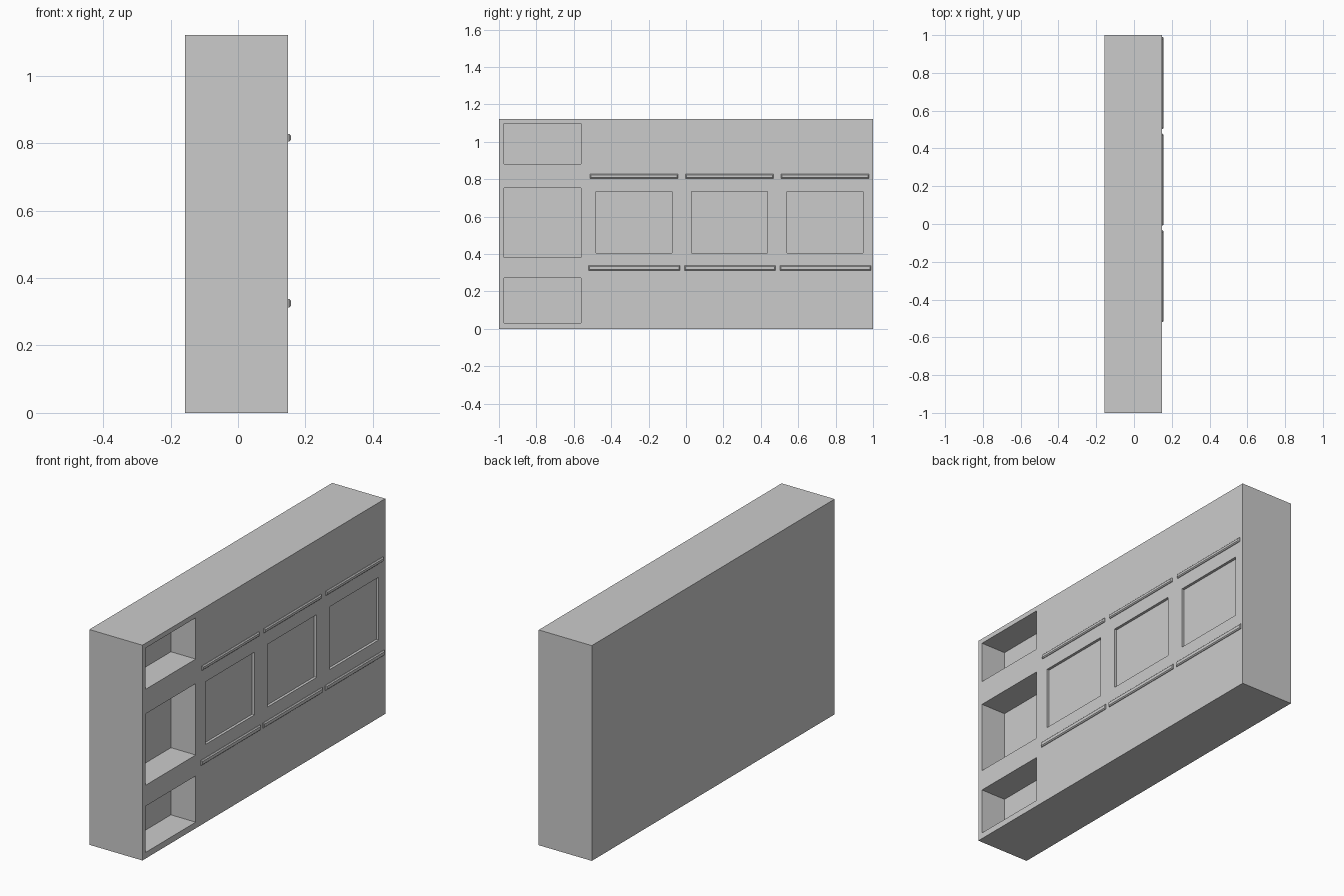
import bpy, bmesh
from mathutils import Matrix, Vector

if "Cube" in bpy.data.objects:
    bpy.data.objects.remove(bpy.data.objects["Cube"])

BACK, FACE, TOP = -0.157, 0.149, 0.157


def add_box(bm, x, y, z):
    size = Vector((x[1] - x[0], y[1] - y[0], z[1] - z[0]))
    mid = Vector((sum(x) / 2, sum(y) / 2, sum(z) / 2))
    mat = Matrix.Translation(mid) @ Matrix.Diagonal(size).to_4x4()
    return bmesh.ops.create_cube(bm, size=1, matrix=mat)["verts"]


def finish(bm, name):
    me = bpy.data.meshes.new(name)
    bm.to_mesh(me)
    bm.free()
    ob = bpy.data.objects.new(name, me)
    bpy.context.collection.objects.link(ob)
    return ob


# Main wall slab
bm = bmesh.new()
add_box(bm, (BACK, FACE), (-1, 1), (0, 1.122))
wall = finish(bm, "wall_block")

# Cutter: three deep niches and three shallow panels
bm = bmesh.new()
for z in ((0.032, 0.273), (0.382, 0.754), (0.882, 1.097)):
    add_box(bm, (FACE - 0.143, 0.3), (-0.973, -0.561), z)
for i in range(3):
    y = -0.481 + 0.511 * i
    add_box(bm, (FACE - 0.014, 0.3), (y, y + 0.405), (0.406, 0.733))
cutter = finish(bm, "recess_cutter")
cutter.hide_render = True

# Cut the recesses and keep the result as plain mesh
mod = wall.modifiers.new("recesses", "BOOLEAN")
mod.operation = "DIFFERENCE"
mod.solver = "EXACT"
mod.object = cutter
bpy.context.view_layer.objects.active = wall
bpy.ops.object.modifier_apply(modifier=mod.name)
bpy.data.objects.remove(cutter)


# Raised trim strips with chamfered fronts
def strip(name, y0, y1, z0, z1):
    bm = bmesh.new()
    verts = add_box(bm, (FACE - 0.004, TOP), (y0, y1), (z0, z1))
    front = [e for e in bm.edges if all(v.co.x > FACE for v in e.verts)]
    bmesh.ops.bevel(bm, geom=front, offset=0.005, segments=1, affect="EDGES")
    finish(bm, name)


for i in range(3):
    d = 0.511 * i
    strip(f"upper_trim_{i + 1}", -0.513 + d, -0.043 + d, 0.805, 0.827)
    strip(f"lower_trim_{i + 1}", -0.520 + d, -0.033 + d, 0.312, 0.338)
